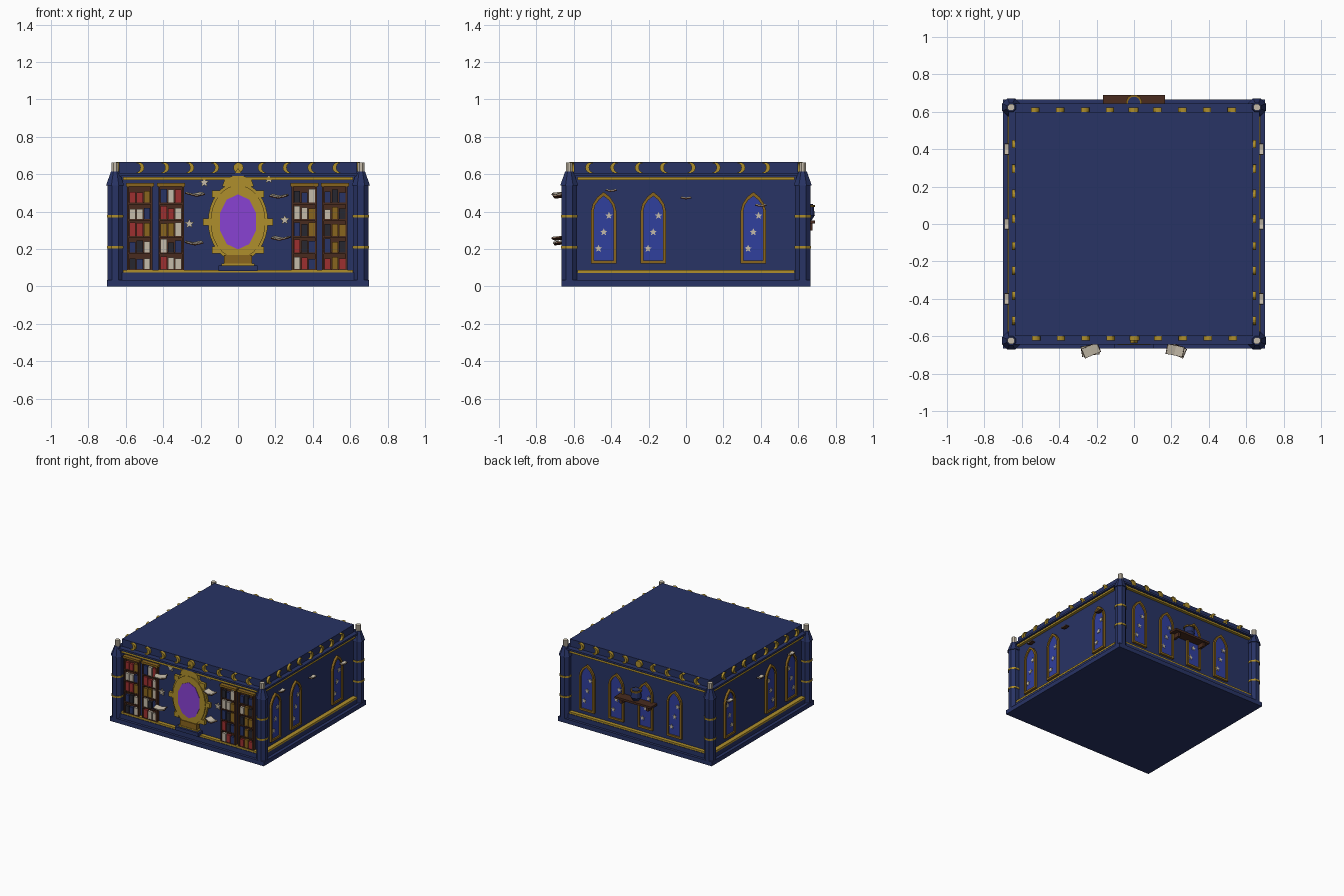
import bpy, bmesh, math, random
from mathutils import Matrix

old = bpy.data.objects.get("Cube")
if old:
    bpy.data.objects.remove(old)
random.seed(4)

COLOURS = {
    "navy": (0.021, 0.033, 0.128), "gold": (0.43, 0.275, 0.025),
    "old_gold": (0.25, 0.13, 0.013), "purple": (0.25, 0.055, 0.65),
    "window_blue": (0.03, 0.05, 0.34), "cream": (0.56, 0.50, 0.40),
    "red": (0.34, 0.03, 0.03), "brown": (0.065, 0.024, 0.013),
    "charcoal": (0.02, 0.02, 0.03),
}
mats = {}
for key, rgb in COLOURS.items():
    m = bpy.data.materials.new(key)
    m.use_nodes = True
    m.diffuse_color = (*rgb, 1)
    m.node_tree.nodes["Principled BSDF"].inputs["Base Color"].default_value = (*rgb, 1)
    mats[key] = m

WX, WY = 0.64, 0.61          # half sizes of the walls
SIDES = {
    "front": lambda u, d, z: (u, -WY - d, z),
    "back": lambda u, d, z: (-u, WY + d, z),
    "right": lambda u, d, z: (WX + d, u, z),
    "left": lambda u, d, z: (-WX - d, u, z),
}
parts = {}


def part(name, colour):
    return parts.setdefault(name, (bmesh.new(), colour))[0]


def plate(name, colour, side, pts, d0, d1, hole=None):
    """Extrude a wall outline outwards; with a hole it becomes a frame."""
    bm, place, n = part(name, colour), SIDES[side], len(pts)
    loops = [[bm.verts.new(place(u, d, z)) for u, z in outline]
             for outline in ([pts, hole] if hole else [pts]) for d in (d0, d1)]
    if not hole:
        bm.faces.new(loops[0])
        bm.faces.new(loops[1])
    for i in range(n):
        j = (i + 1) % n
        pairs = [(0, 1), (1, 3), (3, 2), (2, 0)] if hole else [(0, 1)]
        for a, b in pairs:
            bm.faces.new((loops[a][i], loops[a][j], loops[b][j], loops[b][i]))


def rect(u, z0, z1, w):
    return [(u - w / 2, z0), (u + w / 2, z0), (u + w / 2, z1), (u - w / 2, z1)]


def ellipse(u, z, ru, rz, n, turn=0.0):
    return [(u + ru * math.cos(turn + math.tau * i / n),
             z + rz * math.sin(turn + math.tau * i / n)) for i in range(n)]


def star(u, z, r):
    return [(u + r * (1, 0.45)[i % 2] * math.sin(math.pi * i / 5),
             z + r * (1, 0.45)[i % 2] * math.cos(math.pi * i / 5)) for i in range(10)]


def arch(u, z0, z1, w):
    """Pointed window outline."""
    h = w / 2
    right = [(h, z0), (h, z1 - 1.5 * h), (h * 0.87, z1 - h * 0.95),
             (h * 0.5, z1 - h * 0.4)]
    return ([(u + x, z) for x, z in right] + [(u, z1)]
            + [(u - x, z) for x, z in reversed(right)])


def crescent(u, z, r, lit):
    arc = [(r * math.cos(a), z + r * math.sin(a))
           for a in [math.pi * (i / 6 - 1) * 0.68 for i in range(13)]]
    tip = arc[0][0]
    inner = [(tip + (x - tip) * 0.52, z + (y - z) * 0.8) for x, y in arc[-2:0:-1]]
    return [(u + lit * x, y) for x, y in arc + inner]


def box(name, colour, hx, hy, z0, z1):
    mat = Matrix.Translation((0, 0, (z0 + z1) / 2)) @ Matrix.Diagonal((2 * hx, 2 * hy, z1 - z0, 1))
    bmesh.ops.create_cube(part(name, colour), size=1, matrix=mat)


def drum(name, colour, x, y, z0, z1, r0, r1, n=8):
    mat = Matrix.Translation((x, y, (z0 + z1) / 2)) @ Matrix.Rotation(math.pi / n, 4, "Z")
    bmesh.ops.create_cone(part(name, colour), cap_ends=True, segments=n, radius1=r0,
                          radius2=r1, depth=z1 - z0, matrix=mat)


# Main body
box("base_slab", "navy", 0.70, 0.665, 0, 0.035)
box("walls", "navy", WX, WY, 0.035, 0.592)
box("cornice", "navy", 0.67, 0.643, 0.59, 0.605)
box("parapet_roof", "navy", 0.635, 0.60, 0.605, 0.665)

# Skirting, gold bands and moon ornaments on each side
for side in SIDES:
    wide = side in ("front", "back")
    length = 1.24 if wide else 1.17
    plate("skirting", "navy", side, rect(0, 0.035, 0.073, length), 0, 0.034)
    plate("lower_gold_bands", "gold", side, rect(0, 0.0725, 0.0875, length - 0.01), 0, 0.03 if wide else 0.036)
    plate("upper_gold_bands", "gold", side, rect(0, 0.5685, 0.5835, length - 0.01), 0, 0.022)
    for i in range(9 if wide else 8):
        u = (-0.53 if wide else -0.51) + 0.133 * i
        lit = (1 if i < 4 else -1) * (1 if wide else -1)
        shape = ellipse(u, 0.635, 0.027, 0.027, 14) if wide and i == 4 else \
            crescent(u, 0.635, 0.029, lit)
        plate("moon_ornaments", "gold", side, shape, -0.012, 0.013)

# Corner towers
for sx in (-1, 1):
    for sy in (-1, 1):
        x, y = sx * 0.657, sy * 0.624
        drum("tower_shafts", "navy", x, y, 0.03, 0.54, 0.044, 0.044)
        drum("tower_caps", "navy", x, y, 0.54, 0.615, 0.052, 0.024)
        drum("tower_finials", "cream", x, y, 0.615, 0.662, 0.02, 0.02)
        for z in (0.21, 0.375):
            drum("tower_rings", "gold", x, y, z - 0.007, z + 0.007, 0.048, 0.048)

# Pointed windows with stars
for side, spots in (("right", (-0.44, -0.175, 0.36)), ("left", (-0.44, -0.175, 0.36)),
                    ("back", (-0.465, -0.2, 0.065, 0.33))):
    for u in spots:
        plate("window_frames", "old_gold", side, arch(u, 0.122, 0.505, 0.135), 0, 0.018,
              arch(u, 0.138, 0.483, 0.105))
        plate("window_panes", "window_blue", side, arch(u, 0.136, 0.486, 0.108), 0, 0.006)
        for k in (-1, 0, 1):
            plate("window_stars", "cream", side, star(u + 0.028 * k, 0.29 + 0.088 * k, 0.021),
                  0.004, 0.011)

# Bookcases: each word is a shelf from the top down, each letter a book
BOOKS = {"r": "red", "c": "cream", "g": "old_gold", "n": "navy", "k": "charcoal"}
CASES = {-0.525: "rrg ccn rrg nkc knc", -0.358: "ncr rrc ggc ckn rcc",
         0.355: "knc ccg nkg rkn crn", 0.518: "nkn cgk kgg ngk rgr"}
for u, shelves in CASES.items():
    plate("bookcase_backs", "brown", "front", rect(u, 0.085, 0.54, 0.13), 0, 0.005)
    for s in (-1, 1):
        plate("bookcase_sides", "brown", "front", rect(u + s * 0.063, 0.085, 0.54, 0.01), 0, 0.03)
    plate("bookcase_tops", "old_gold", "front", rect(u, 0.535, 0.552, 0.15), 0, 0.033)
    for row, shelf in enumerate(shelves.split()):
        z = 0.448 - 0.089 * row
        plate("bookcase_shelves", "brown", "front", rect(u, z - 0.009, z, 0.13), 0, 0.028)
        for k, letter in enumerate(shelf):
            plate(BOOKS[letter] + "_books", BOOKS[letter], "front",
                  rect(u - 0.039 + 0.039 * k, z, z + random.uniform(0.052, 0.074), 0.033), 0.003, 0.024)

# Magic mirror on its pedestal
MZ = 0.345
plate("mirror_rim", "gold", "front", ellipse(0, MZ, 0.160, 0.212, 32), 0, 0.018,
      ellipse(0, MZ, 0.146, 0.194, 32))
plate("mirror_frame", "gold", "front", ellipse(0, MZ, 0.147, 0.196, 32), 0, 0.028,
      ellipse(0, MZ, 0.09, 0.135, 32))
plate("mirror_glass", "purple", "front", ellipse(0, MZ, 0.102, 0.147, 10, math.pi / 10), 0, 0.031)
for i in range(8):
    if i != 6:
        a = math.tau * i / 8
        cu, cz = 0.165 * math.cos(a), MZ + 0.212 * math.sin(a)
        plate("mirror_studs", "gold", "front", rect(cu, cz - 0.019, cz + 0.019, 0.044), 0, 0.024)
crown = [(-0.085, 0.535), (0.085, 0.535), (0.07, 0.575), (0.028, 0.59),
         (0, 0.632), (-0.028, 0.59), (-0.07, 0.575)]
plate("mirror_crown", "gold", "front", crown, 0, 0.025)
plate("mirror_pedestal", "old_gold", "front", rect(0, 0.11, 0.168, 0.15), 0, 0.034)
plate("mirror_pedestal_trim", "gold", "front", rect(0, 0.112, 0.122, 0.175), 0, 0.038)
plate("mirror_step", "navy", "front", rect(0, 0.083, 0.112, 0.21), 0, 0.056)

# Wall stars
for u, z in ((-0.18, 0.555), (0.165, 0.575), (-0.26, 0.335), (0.25, 0.355)):
    plate("wall_stars", "cream", "front", star(u, z, 0.028), 0, 0.014)


# Floating open books
def open_book(pos, spin, w, depth, tilt, lean):
    for s in (-1, 1):
        turn = (Matrix.Translation(pos) @ Matrix.Rotation(spin, 4, "Z")
                @ Matrix.Rotation(lean, 4, "X") @ Matrix.Rotation(-s * tilt, 4, "Y"))
        for name, colour, dz, grow in (("book_pages", "cream", 0.005, 0.94), ("book_covers", "brown", 0, 1)):
            mat = turn @ Matrix.Translation((s * w / 4, 0, dz)) @ \
                Matrix.Diagonal((w / 2 * grow, depth * grow, 0.006, 1))
            bmesh.ops.create_cube(part(name, colour), size=1, matrix=mat)


for x, z, spin in ((-0.23, 0.485, 0.4), (0.22, 0.475, -0.2), (-0.235, 0.225, 0.15), (0.23, 0.25, -0.4)):
    open_book((x, -0.675, z), spin, 0.095, 0.055, 0.22, 0.12)
for s in (-1, 1):
    for y, z in ((-0.4, 0.508), (0, 0.468), (0.4, 0.428)):
        open_book((s * 0.678, y, z), math.pi / 2, 0.06, 0.03, 0.18, 0)

# Back shelf with a round pot
plate("shelf_board", "brown", "back", rect(0, 0.335, 0.352, 0.33), 0, 0.08)
for u in (-0.12, 0.12):
    plate("shelf_brackets", "brown", "back", rect(u, 0.30, 0.335, 0.02), 0, 0.065)
py = WY + 0.038
drum("shelf_pot", "navy", 0, py, 0.352, 0.38, 0.024, 0.042, 12)
drum("shelf_pot", "navy", 0, py, 0.38, 0.425, 0.042, 0.036, 12)
drum("pot_rim", "old_gold", 0, py, 0.425, 0.436, 0.044, 0.044, 12)
drum("pot_brew", "navy", 0, py, 0.434, 0.44, 0.033, 0.033, 12)

# Turn every collected part into an object
for name, (bm, colour) in parts.items():
    bmesh.ops.recalc_face_normals(bm, faces=bm.faces)
    mesh = bpy.data.meshes.new(name)
    bm.to_mesh(mesh)
    bm.free()
    mesh.materials.append(mats[colour])
    bpy.context.scene.collection.objects.link(bpy.data.objects.new(name, mesh))
